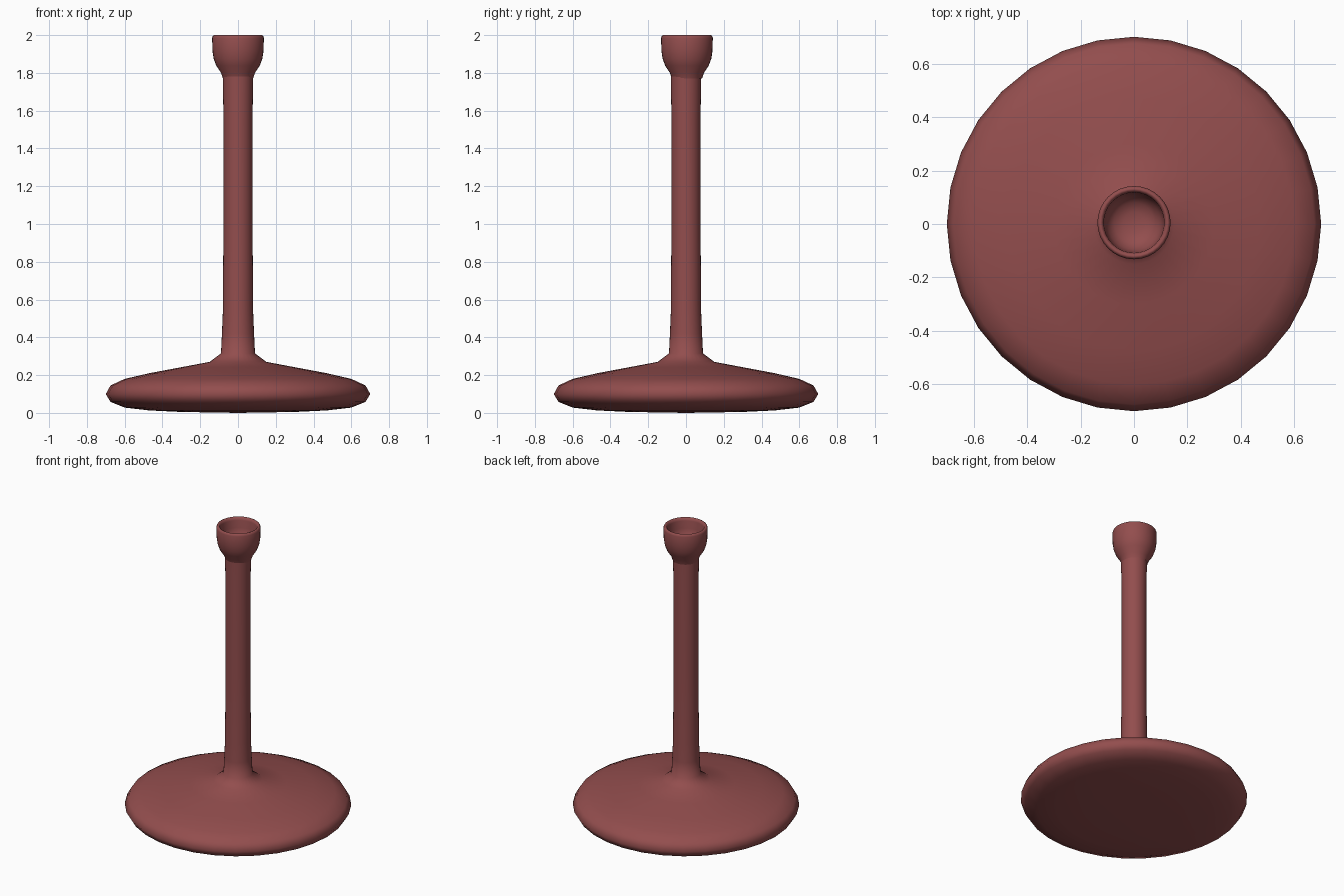
import bpy, bmesh, math

if "Cube" in bpy.data.objects:
    bpy.data.objects.remove(bpy.data.objects["Cube"])

SIDES = 32

mat = bpy.data.materials.new("dull_red")
mat.diffuse_color = (0.29, 0.075, 0.075, 1)
mat.use_nodes = True
mat.node_tree.nodes["Principled BSDF"].inputs["Base Color"].default_value = mat.diffuse_color


def lathe(name, profile, y=0.0):
    """Spin (radius, z) points round the z axis; radius 0 becomes a pole."""
    bm = bmesh.new()
    rings = []
    for r, z in profile:
        n = 1 if r == 0 else SIDES
        rings.append([bm.verts.new((r * math.cos(i * math.tau / SIDES),
                                    y + r * math.sin(i * math.tau / SIDES), z))
                      for i in range(n)])
    for a, b in zip(rings, rings[1:]):
        for i in range(SIDES):
            j = (i + 1) % SIDES
            quad = [a[i % len(a)], a[j % len(a)], b[j % len(b)], b[i % len(b)]]
            bm.faces.new(list(dict.fromkeys(quad)))
    me = bpy.data.meshes.new(name)
    bm.to_mesh(me)
    bm.free()
    ob = bpy.data.objects.new(name, me)
    bpy.context.collection.objects.link(ob)
    me.materials.append(mat)
    for p in me.polygons:
        p.use_smooth = True
    return ob


# round foot flowing into the long stem (open where the cup takes over)
lathe("foot_and_stem", [
    (0, 0), (0.3, 0.005), (0.47, 0.013), (0.6, 0.028), (0.675, 0.058),
    (0.7, 0.1), (0.675, 0.145), (0.6, 0.18), (0.47, 0.21), (0.3, 0.242),
    (0.15, 0.27), (0.09, 0.315), (0.085, 0.42), (0.08, 0.54),
    (0.077, 1.0), (0.077, 1.55), (0.08, 1.78)])

# small hollow cup on top, very slightly off centre
lathe("cup", [
    (0.08, 1.77), (0.09, 1.80), (0.115, 1.838), (0.129, 1.875),
    (0.135, 1.915), (0.137, 1.985), (0.133, 1.996), (0.126, 2.0),
    (0.118, 1.996), (0.113, 1.98), (0.111, 1.93), (0.10, 1.89),
    (0.075, 1.862), (0.04, 1.85), (0, 1.847)], y=0.005)
